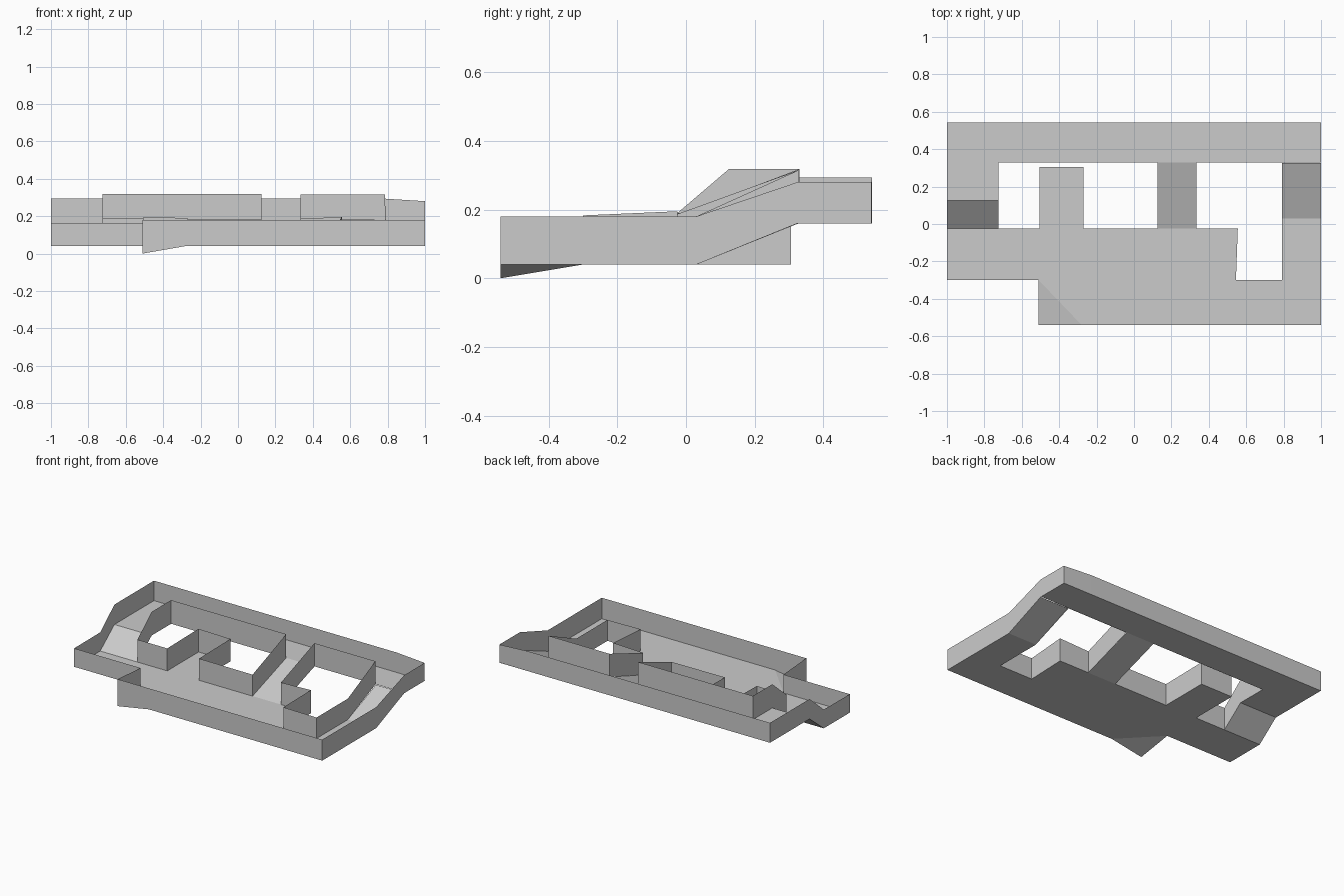
import bpy, bmesh

if "Cube" in bpy.data.objects:
    bpy.data.objects.remove(bpy.data.objects["Cube"])

LOW, HIGH = 0.04, 0.16   # floor levels


def make_object(name, faces):
    bm = bmesh.new()
    for f in faces:
        bm.faces.new([bm.verts.new(v) for v in f])
    bmesh.ops.remove_doubles(bm, verts=bm.verts, dist=0.0005)
    me = bpy.data.meshes.new(name)
    bm.to_mesh(me)
    bm.free()
    ob = bpy.data.objects.new(name, me)
    bpy.context.collection.objects.link(ob)
    return ob


def slab(name, x0, x1, y0, y1, z0, z1):
    """Flat or sloped floor piece, rising along y."""
    return make_object(name, [[(x0, y0, z0), (x1, y0, z0), (x1, y1, z1), (x0, y1, z1)]])


def wall(name, loop):
    """Closed thin wall; points are (x, y, foot, top), corridor on the left."""
    faces = []
    for a, b in zip(loop, loop[1:] + loop[:1]):
        faces.append([(b[0], b[1], b[2]), (a[0], a[1], a[2]),
                      (a[0], a[1], a[3]), (b[0], b[1], b[3])])
    return make_object(name, faces)


# Lower floors
make_object("middle_floor", [[(-1, -0.3, LOW), (0.545, -0.3, LOW),
                              (0.555, -0.025, LOW), (-1, -0.025, LOW)]])
make_object("front_floor", [
    [(-0.28, -0.54, LOW), (1, -0.54, LOW), (1, -0.3, LOW), (-0.51, -0.3, LOW)],
    [(-0.51, -0.54, 0), (-0.28, -0.54, LOW), (-0.51, -0.3, LOW)]])
slab("right_floor", 0.79, 1, -0.3, 0.03, LOW, LOW)
slab("alcove_floor", -0.505, -0.27, -0.025, 0.305, LOW, LOW)

# Ramps up to the back
slab("right_ramp", 0.79, 1, 0.03, 0.325, LOW, HIGH)
slab("middle_ramp", 0.125, 0.335, -0.025, 0.33, LOW, HIGH)
slab("left_ramp", -1, -0.725, -0.025, 0.125, LOW, HIGH)

# Upper floors
slab("left_landing", -1, -0.725, 0.125, 0.33, HIGH, HIGH)
slab("back_floor", -1, 1, 0.33, 0.542, HIGH, HIGH)

# Outer wall, counter-clockwise
wall("outer_wall", [
    (-1, -0.3, LOW, 0.163), (-0.51, -0.3, LOW, 0.163),
    (-0.51, -0.54, 0, 0.18), (-0.28, -0.54, LOW, 0.18), (1, -0.54, LOW, 0.18),
    (1, 0.03, LOW, 0.18), (1, 0.325, HIGH, 0.28), (1, 0.54, HIGH, 0.28),
    (0.79, 0.542, HIGH, 0.293), (-1, 0.542, HIGH, 0.293),
    (-1, 0.125, HIGH, 0.293), (-1, -0.025, LOW, 0.165)])

# Wall around the left opening, clockwise
wall("left_opening_wall", [
    (-0.725, -0.025, LOW, 0.19), (-0.725, 0.125, HIGH, 0.318),
    (-0.725, 0.33, HIGH, 0.318), (0.125, 0.33, HIGH, 0.318),
    (0.125, -0.025, LOW, 0.183), (-0.27, -0.025, LOW, 0.185),
    (-0.27, 0.305, LOW, 0.19), (-0.505, 0.305, LOW, 0.195),
    (-0.505, -0.025, LOW, 0.19)])

# Wall around the right opening, clockwise
wall("right_opening_wall", [
    (0.335, -0.025, LOW, 0.187), (0.335, 0.328, HIGH, 0.315),
    (0.785, 0.328, HIGH, 0.315), (0.79, 0.03, LOW, 0.18),
    (0.79, -0.3, LOW, 0.18), (0.545, -0.3, LOW, 0.183),
    (0.555, -0.025, LOW, 0.195)])
